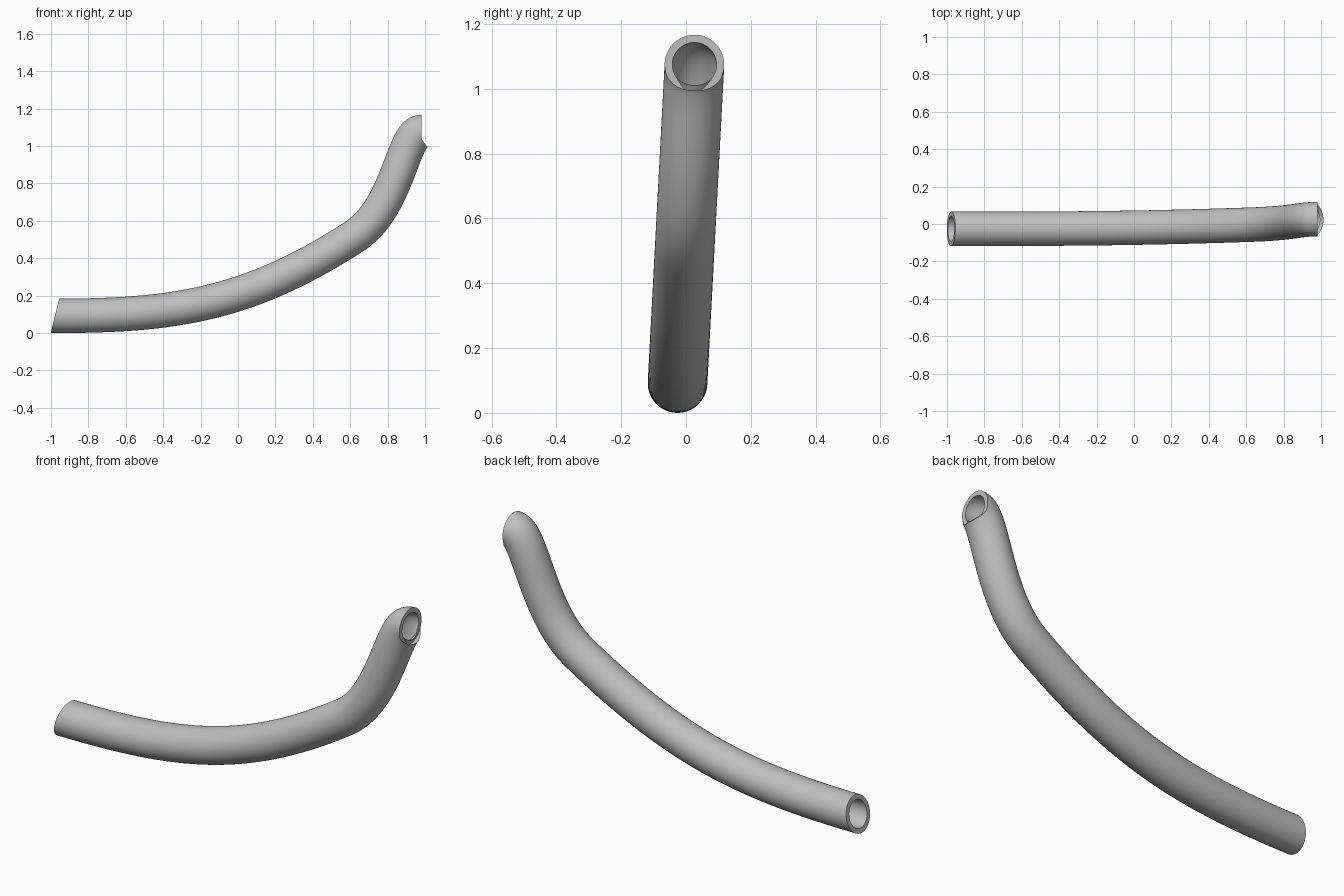
import bpy
import math
from mathutils import Vector
from mathutils.geometry import interpolate_bezier

if "Cube" in bpy.data.objects:
    bpy.data.objects.remove(bpy.data.objects["Cube"], do_unlink=True)

OUTER, INNER = 0.092, 0.068
SIDES, STEPS = 64, 48
LEAN = 0.053        # sideways lean of the bend plane per unit of height
END_SLANT = 0.25    # slant of the cut at the low end

# Centre line: a long shallow sweep, then a tight S bend
spans = [
    ((-0.978, 0.092), (-0.35, 0.092), (0.05, 0.147), (0.62, 0.515)),
    ((0.62, 0.515), (0.86, 0.67), (0.88, 1.075), (0.98, 1.075)),
]


def place(x, z):
    return Vector((x, -0.031 + LEAN * z, z))


path = []
for span in spans:
    points = interpolate_bezier(*[place(*p) for p in span], STEPS + 1)
    path += points if not path else points[1:]

side = Vector((0, 1, -LEAN)).normalized()
last = len(path) - 1


def ring(i, radius):
    tangent = (path[min(i + 1, last)] - path[max(i - 1, 0)]).normalized()
    if i in (0, last):
        tangent = Vector((1, 0, 0))
    up = tangent.cross(side)
    result = []
    for k in range(SIDES):
        a = math.tau * k / SIDES
        p = path[i] + radius * (math.cos(a) * side + math.sin(a) * up)
        if i == 0:
            p.x += END_SLANT * radius * math.sin(a)
        result.append(p)
    return result


# Closed loop of rings: along the outside, then back through the bore
order = [i for i in range(last + 1) if i != 1]
rings = [ring(i, OUTER) for i in order] + [ring(i, INNER) for i in reversed(order)]
verts = [p for r in rings for p in r]
faces = []
for r in range(len(rings)):
    a, b = r * SIDES, (r + 1) % len(rings) * SIDES
    for k in range(SIDES):
        n = (k + 1) % SIDES
        faces.append((a + k, a + n, b + n, b + k))

mesh = bpy.data.meshes.new("bent_tube")
mesh.from_pydata(verts, [], faces)
mesh.update()
tube = bpy.data.objects.new("bent_tube", mesh)
bpy.context.collection.objects.link(tube)

# Plain grey finish
grey = bpy.data.materials.new("plain_grey")
grey.use_nodes = True
colour = (0.52, 0.52, 0.52, 1)
grey.diffuse_color = colour
grey.node_tree.nodes["Principled BSDF"].inputs["Base Color"].default_value = colour
mesh.materials.append(grey)

# Consistent outward normals, smooth walls and crisp rims
bpy.ops.object.select_all(action="DESELECT")
tube.select_set(True)
bpy.context.view_layer.objects.active = tube
bpy.ops.object.mode_set(mode="EDIT")
bpy.ops.mesh.select_all(action="SELECT")
bpy.ops.mesh.normals_make_consistent(inside=False)
bpy.ops.object.mode_set(mode="OBJECT")
bpy.ops.object.shade_smooth_by_angle(angle=math.radians(35))
